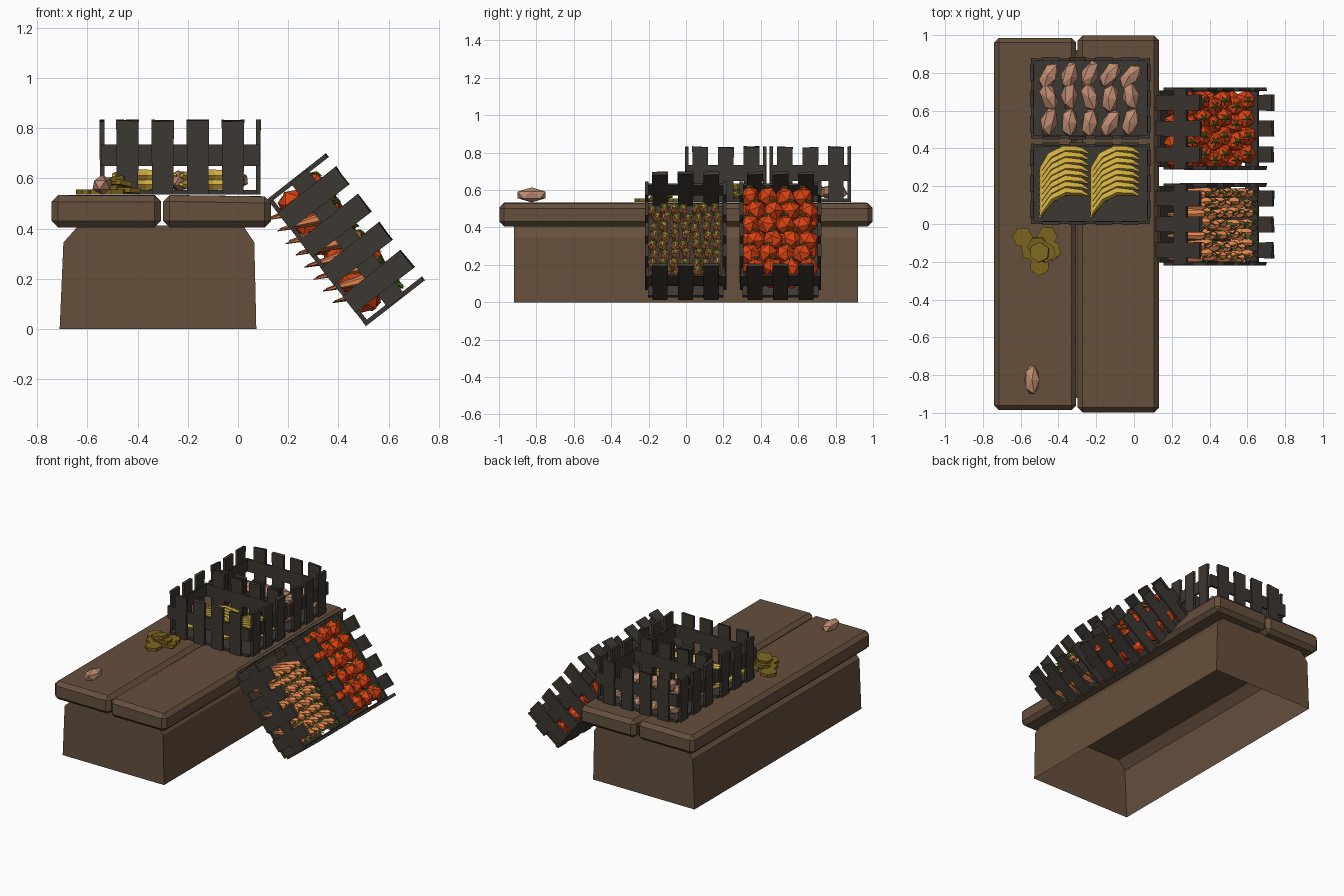
import bpy, bmesh, math, random
from math import sin, cos, pi, radians
from mathutils import Matrix, Vector, Euler

if "Cube" in bpy.data.objects:
    bpy.data.objects.remove(bpy.data.objects["Cube"])

random.seed(4)
T = Matrix.Translation


def mat(name, r, g, b):
    m = bpy.data.materials.new(name)
    m.diffuse_color = (r, g, b, 1)
    m.use_nodes = True
    m.node_tree.nodes["Principled BSDF"].inputs["Base Color"].default_value = m.diffuse_color
    return m


WOOD = mat("table wood", 0.130, 0.080, 0.046)
DARK = mat("dark crate wood", 0.046, 0.038, 0.031)
YELLOW = mat("banana yellow", 0.64, 0.43, 0.05)
RED = mat("tomato red", 0.70, 0.055, 0.006)
ORANGE = mat("carrot orange", 0.75, 0.23, 0.075)
TAN = mat("potato tan", 0.52, 0.26, 0.165)
GREEN = mat("leaf green", 0.09, 0.21, 0.017)
GOLD = mat("old gold", 0.20, 0.13, 0.014)


def finish(bm, name, material, matrix=Matrix()):
    bmesh.ops.recalc_face_normals(bm, faces=bm.faces)
    me = bpy.data.meshes.new(name)
    bm.to_mesh(me)
    bm.free()
    me.materials.append(material)
    ob = bpy.data.objects.new(name, me)
    ob.matrix_world = matrix
    bpy.context.collection.objects.link(ob)
    return ob


def box(bm, c, s, flare=0.0, jitter=0.0):
    """Box at c of size s; the top may flare and be cut unevenly."""
    vs = bmesh.ops.create_cube(bm, size=1)["verts"]
    for v in vs:
        if v.co.z > 0:
            v.co.x *= 1 + flare
            v.co.y *= 1 + flare
        up = v.co.z > 0
        v.co = Vector([v.co[i] * s[i] + c[i] for i in range(3)])
        if up:
            v.co.z -= random.uniform(0, jitter)
    return vs


def ball(bm, c, r, rot=(0, 0, 0)):
    m = T(c) @ Euler(rot).to_matrix().to_4x4() @ Matrix.Diagonal((*r, 1))
    bmesh.ops.create_icosphere(bm, subdivisions=1, radius=1, matrix=m)


def tube(bm, pts, radii, sides=5, side_axis=Vector((0, 0, 1))):
    """Faceted tube along pts with a radius at every point."""
    rings = []
    for i, p in enumerate(pts):
        d = (pts[min(i + 1, len(pts) - 1)] - pts[max(i - 1, 0)]).normalized()
        a = d.cross(side_axis).normalized()
        b = d.cross(a)
        rings.append([bm.verts.new(p + radii[i] * (a * cos(k * 2 * pi / sides) + b * sin(k * 2 * pi / sides)))
                      for k in range(sides)])
    for r0, r1 in zip(rings, rings[1:]):
        for k in range(sides):
            n = (k + 1) % sides
            bm.faces.new((r0[k], r0[n], r1[n], r1[k]))
    bm.faces.new(rings[0])
    bm.faces.new(rings[-1])


# table base: open underneath, upper edges chamfered
bm = bmesh.new()
prof = [(-0.71, 0), (-0.695, 0.345), (-0.635, 0.412), (0.02, 0.412), (0.065, 0.345), (0.073, 0)]
ends = [[bm.verts.new((x, y, z)) for x, z in prof] for y in (-0.92, 0.92)]
for i in range(5):
    bm.faces.new((ends[0][i], ends[0][i + 1], ends[1][i + 1], ends[1][i]))
for e in ends:
    bm.faces.new(e)
finish(bm, "table_base", WOOD)

# two thick table planks with chamfered edges
for name, x0, x1, half in (("left_plank", -0.742, -0.306, 0.986), ("right_plank", -0.298, 0.132, 0.998)):
    bm = bmesh.new()
    box(bm, ((x0 + x1) / 2, 0, 0.47), (x1 - x0, 2 * half, 0.13), 0, 0.008)
    bmesh.ops.bevel(bm, geom=bm.edges[:], offset=0.026, segments=1, affect="EDGES")
    finish(bm, name, WOOD)

# crates: two upright on the table, two leaning against it
L, W, H, TH = 0.64, 0.435, 0.30, 0.018
lean = Matrix.Rotation(radians(52), 4, "Y")
place = {
    "banana": T((-0.23, 0.213, 0.535)),
    "potato": T((-0.23, 0.665, 0.535)),
    "carrot": T((0.312, -0.002, 0.264)) @ lean,
    "tomato": T((0.312, 0.505, 0.264)) @ lean,
}
for name, m in place.items():
    bm = bmesh.new()
    box(bm, (0, 0, 0.01), (L - 0.03, W - 0.03, 0.018))
    for s in (-1, 1):
        y, x = s * (W - TH) / 2, s * (L - TH) / 2
        box(bm, (0, y - s * 0.004, 0.157), (L - 0.01, TH * 0.8, 0.086))
        box(bm, (x - s * 0.004, 0, 0.157), (TH * 0.8, W - 0.01, 0.086))
        for k in range(4):
            box(bm, (-0.21 + 0.14 * k, y, H / 2), (0.084, TH, H), 0.07, 0.01)
        for k in range(3):
            box(bm, (x, -0.137 + 0.137 * k, H / 2), (TH, 0.08, H), 0.07, 0.01)
    finish(bm, name + "_crate", DARK, m)

# bananas: two columns of nested arcs, two layers deep
bm = bmesh.new()
for cx in (-0.333, -0.063):
    for layer in range(2):
        for k in range(8):
            c = Vector((cx, 0.012 + 0.032 * k, 0.576 + 0.036 * layer))
            a0 = 172 - 3 * layer
            pts = [c + 0.165 * Vector((cos(radians(a)), sin(radians(a)), 0))
                   for a in (a0, a0 - 9, a0 - 38, a0 - 68, a0 - 98, a0 - 112)]
            tube(bm, pts, (0.008, 0.015, 0.024, 0.024, 0.017, 0.006))
finish(bm, "bananas", YELLOW)

# potatoes: three rows of five, and a loose one on the table
bm = bmesh.new()
for j, y in enumerate((0.54, 0.67, 0.79)):
    for i in range(5):
        tilt = (-0.1, 0.25, -0.3)[j] + random.uniform(-0.25, 0.15) - 0.05 * i
        ball(bm, (-0.45 + 0.108 * i, y + random.uniform(-0.01, 0.01), 0.59),
             (0.047, 0.085, 0.042), (0, random.uniform(-0.5, 0.5), tilt))
finish(bm, "potatoes", TAN)
bm = bmesh.new()
ball(bm, (-0.54, -0.825, 0.574), (0.044, 0.088, 0.04))
finish(bm, "loose_potato", TAN)

# carrots: standing in the crate, tips through the floor, leafy heads outward
bm, leaf = bmesh.new(), bmesh.new()
for i in range(8):
    for j in range(7):
        tip = Vector((-0.255 + 0.06 * i, -0.168 + 0.056 * j + 0.012 * (i % 2 - 0.5), -0.035 + random.uniform(-0.015, 0.01)))
        head = tip + Vector((0.1, random.uniform(-0.01, 0.01), 0.235))
        ax = (head - tip).normalized()
        tube(bm, [tip, tip.lerp(head, 0.5), tip.lerp(head, 0.92), head], (0.002, 0.017, 0.026, 0.014), 6, Vector((0, 1, 0)))
        for k in range(4):
            a = k * pi / 2 + random.uniform(0, 1)
            side = Vector((cos(a), sin(a), 0))
            wide = ax.cross(side).normalized() * 0.007
            mid = head + side * 0.014 + ax * 0.012
            vs = [leaf.verts.new(p) for p in (head - ax * 0.004, mid + wide, head + side * 0.026 + ax * 0.02, mid - wide)]
            leaf.faces.new(vs)
finish(bm, "carrots", ORANGE, place["carrot"])
finish(leaf, "carrot_leaves", GREEN, place["carrot"])

# tomatoes: two staggered layers, with star leaves on the upper layer
bm, leaf = bmesh.new(), bmesh.new()
up = (lean.inverted() @ Vector((0.25, 0, 1))).normalized()
q = up.to_track_quat("Z", "Y").to_matrix()
for layer in range(2):
    for i in range(6):
        for j in range(4):
            c = Vector((-0.245 + 0.096 * i, -0.148 + 0.094 * j + 0.03 * (i % 2 - 0.5), 0.07 + 0.1 * layer + random.uniform(-0.008, 0.008)))
            ball(bm, c, (0.059, 0.059, 0.056), [random.uniform(0, 3) for _ in range(3)])
            if layer:
                o = c + up * 0.057
                star = [leaf.verts.new(o + q @ Vector((r * cos(k * pi / 5), r * sin(k * pi / 5), -0.004 if r > 0.02 else 0)))
                        for k, r in enumerate((0.03, 0.010) * 5)]
                top = leaf.verts.new(o + up * 0.010)
                for k in range(10):
                    leaf.faces.new((star[k], star[(k + 1) % 10], top))
finish(bm, "tomatoes", RED, place["tomato"])
finish(leaf, "tomato_leaves", GREEN, place["tomato"])

# coins: a loose pile of six-sided discs
bm = bmesh.new()
for x, y, z, tx, ty in ((-0.59, -0.07, 0.546, 0, 0), (-0.46, -0.065, 0.546, 0, 0), (-0.545, -0.14, 0.546, 0, 0),
                        (-0.44, -0.14, 0.55, 0, 0.1), (-0.50, -0.22, 0.546, 0, 0), (-0.51, -0.12, 0.566, 0.1, 0.1),
                        (-0.47, -0.15, 0.58, -0.1, 0.15), (-0.50, -0.15, 0.592, 0.12, -0.15)):
    m = T((x, y, z)) @ Euler((tx, ty, x * 40)).to_matrix().to_4x4()
    bmesh.ops.create_cone(bm, cap_ends=True, segments=6, radius1=0.055, radius2=0.055, depth=0.02, matrix=m)
finish(bm, "coins", GOLD)
